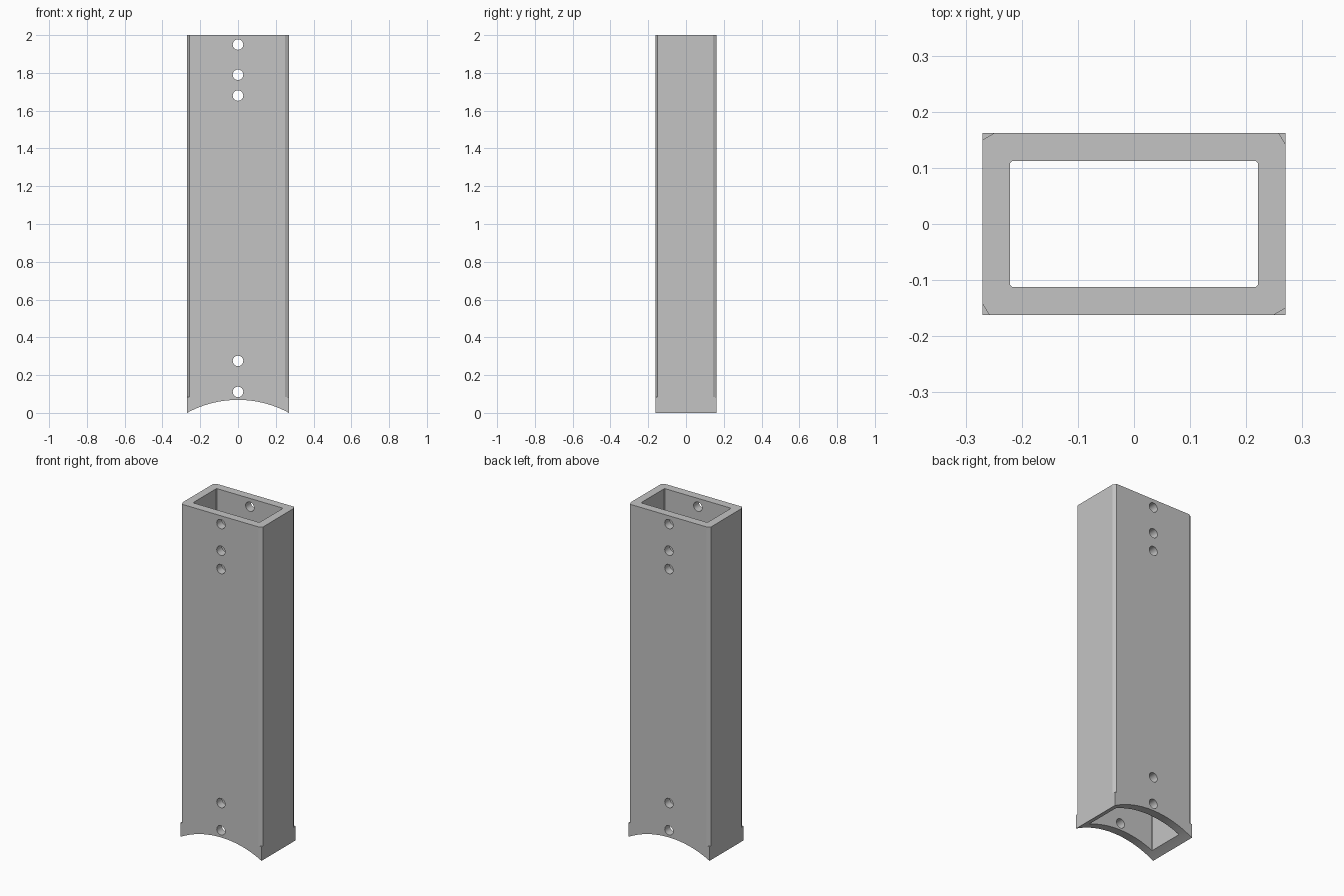
import bpy, bmesh, math
from mathutils import Matrix, Vector

cube = bpy.data.objects.get("Cube")
if cube:
    bpy.data.objects.remove(cube, do_unlink=True)

HX, HY, TOP = 0.27, 0.162, 2.0      # outer half sizes and height
IX, IY = 0.221, 0.112               # inner half sizes
ARCH = 0.069                        # rise of the saddle cut
HOLES = (0.111, 0.275, 1.68, 1.79, 1.95)

grey = bpy.data.materials.new("plain_grey")
grey.use_nodes = True
colour = (0.55, 0.55, 0.55, 1)
grey.diffuse_color = colour
grey.node_tree.nodes["Principled BSDF"].inputs["Base Color"].default_value = colour


def prism(name, outline, z0, z1):
    """Upright solid with the given outline."""
    bm = bmesh.new()
    face = bm.faces.new([bm.verts.new((x, y, z0)) for x, y in outline])
    ext = bmesh.ops.extrude_face_region(bm, geom=[face])
    verts = [g for g in ext["geom"] if isinstance(g, bmesh.types.BMVert)]
    bmesh.ops.translate(bm, verts=verts, vec=(0, 0, z1 - z0))
    return finish(name, bm)


def rod(name, z, radius, sides):
    """Cylinder running front to back through the tube."""
    bm = bmesh.new()
    bmesh.ops.create_cone(bm, cap_ends=True, segments=sides, radius1=radius,
                          radius2=radius, depth=1,
                          matrix=Matrix.Translation((0, 0, z)) @ Matrix.Rotation(math.pi / 2, 4, "X"))
    return finish(name, bm)


def finish(name, bm):
    bmesh.ops.recalc_face_normals(bm, faces=bm.faces)
    mesh = bpy.data.meshes.new(name)
    bm.to_mesh(mesh)
    bm.free()
    mesh.materials.append(grey)
    obj = bpy.data.objects.new(name, mesh)
    bpy.context.collection.objects.link(obj)
    return obj


def rectangle(x, y):
    return [(-x, -y), (x, -y), (x, y), (-x, y)]


tube = prism("rectangular_tube", rectangle(HX, HY), 0, TOP)
cutters = []

# Hollow core with slightly eased corners
e = 0.004
core = [(-IX + e, -IY), (IX - e, -IY), (IX, -IY + e), (IX, IY - e),
        (IX - e, IY), (-IX + e, IY), (-IX, IY - e), (-IX, -IY + e)]
cutters.append(prism("core_cutter", core, -0.2, TOP + 0.2))

# Saddle arch under the tube
r = (HX ** 2 + ARCH ** 2) / (2 * ARCH)
cutters.append(rod("arch_cutter", ARCH - r, r, 96))

# Pin holes through both broad walls
for z in HOLES:
    cutters.append(rod("hole_cutter", z, 0.028, 24))

# Slanted corner trims that stop above the foot
for sx, sy, dx, dy in ((-1, 1, 0.021, 0.012), (1, 1, 0.012, 0.02),
                       (1, -1, 0.021, 0.012), (-1, -1, 0.012, 0.02)):
    a = Vector((sx * HX, sy * (HY - dy)))
    b = Vector((sx * (HX - dx), sy * HY))
    c = Vector((sx * (HX + 0.05), sy * (HY + 0.05)))
    cutters.append(prism("corner_cutter", [2 * a - b, 2 * b - a, c], 0.085, TOP + 0.2))

# Apply the cuts one by one
bpy.context.view_layer.objects.active = tube
for cutter in cutters:
    cutter.hide_render = True
    mod = tube.modifiers.new("cut", "BOOLEAN")
    mod.operation = "DIFFERENCE"
    mod.solver = "EXACT"
    mod.object = cutter
    bpy.ops.object.modifier_apply(modifier=mod.name)
    bpy.data.objects.remove(cutter, do_unlink=True)

bpy.ops.object.select_all(action="DESELECT")
tube.select_set(True)
bpy.ops.object.shade_smooth_by_angle(angle=math.radians(25))
